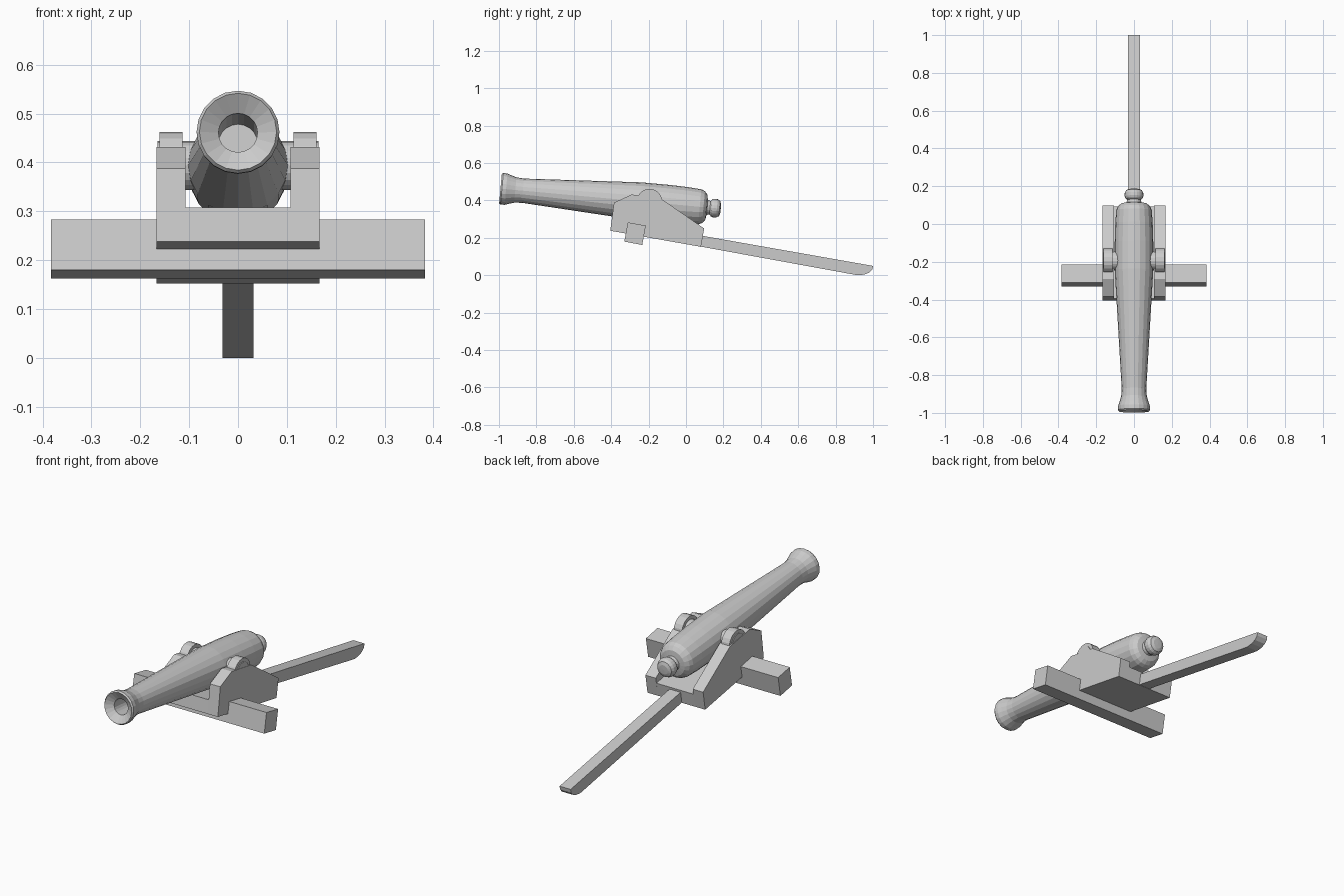
import bpy, bmesh
from math import sin, cos, pi, radians
from mathutils import Matrix

if "Cube" in bpy.data.objects:
    bpy.data.objects.remove(bpy.data.objects["Cube"])


def finish(name, bm):
    bmesh.ops.recalc_face_normals(bm, faces=bm.faces)
    me = bpy.data.meshes.new(name)
    bm.to_mesh(me)
    bm.free()
    ob = bpy.data.objects.new(name, me)
    bpy.context.collection.objects.link(ob)
    return ob


def extrude_yz(name, profile, x0, x1):
    """Side profile in (y, z), extruded from x0 to x1."""
    bm = bmesh.new()
    face = bm.faces.new([bm.verts.new((x0, y, z)) for y, z in profile])
    new = bmesh.ops.extrude_face_region(bm, geom=[face])["geom"]
    bmesh.ops.translate(bm, vec=(x1 - x0, 0, 0),
                        verts=[v for v in new if isinstance(v, bmesh.types.BMVert)])
    return finish(name, bm)


def lathe(name, profile, matrix, n):
    """Revolve (distance along axis, radius) about local Y; ends close on the axis."""
    bm = bmesh.new()
    rings = []
    for s, r in profile:
        count = n if r > 0 else 1
        rings.append([bm.verts.new((r * sin(2 * pi * i / n), s, r * cos(2 * pi * i / n)))
                      for i in range(count)])
    for a, b in zip(rings, rings[1:]):
        for i in range(n):
            j = (i + 1) % n
            quad = [a[i % len(a)], a[j % len(a)], b[j % len(b)], b[i % len(b)]]
            bm.faces.new(list(dict.fromkeys(quad)))
    bm.transform(matrix)
    return finish(name, bm)


# Barrel with bore, flared muzzle, rounded breech and knob
barrel = [(0.27, 0), (0.27, 0.04), (0.025, 0.04), (0.0, 0.079), (0.008, 0.085),
          (0.03, 0.084), (0.05, 0.077), (0.08, 0.068), (0.12, 0.065),
          (0.75, 0.102), (0.90, 0.102), (1.0, 0.099), (1.07, 0.094), (1.09, 0.086),
          (1.105, 0.068), (1.11, 0.04), (1.125, 0.036), (1.133, 0.046), (1.145, 0.05),
          (1.162, 0.049), (1.176, 0.041), (1.182, 0.025), (1.183, 0)]
lathe("barrel", barrel,
      Matrix.Translation((0, -0.992, 0.463)) @ Matrix.Rotation(radians(-5.2), 4, 'X'), 20)

# Carriage cheeks, trunnions and their rounded caps, on both sides
cheek = [(-0.405, 0.238), (-0.385, 0.388), (-0.29, 0.432), (-0.125, 0.404),
         (0.097, 0.25), (0.08, 0.152)]
ty, tz = -0.195, 0.394


def disc(r, n):
    return [(ty + r * cos(2 * pi * i / n), tz + r * sin(2 * pi * i / n)) for i in range(n)]


for side, label in ((-1, "left"), (1, "right")):
    extrude_yz(label + "_cheek", cheek, side * 0.107, side * 0.167)
    extrude_yz(label + "_trunnion_cap", disc(0.068, 20), side * 0.114, side * 0.161)
    extrude_yz(label + "_trunnion", disc(0.05, 20), side * 0.05, side * 0.165)

# Carriage floor between the cheeks
extrude_yz("carriage_floor", [(-0.405, 0.238), (-0.395, 0.308), (0.092, 0.222), (0.08, 0.152)],
           -0.107, 0.107)

# Axle beam
extrude_yz("axle_beam", [(-0.311, 0.283), (-0.215, 0.265), (-0.234, 0.162), (-0.33, 0.180)],
           -0.383, 0.383)

# Trail with an upturned end resting on the ground
extrude_yz("trail", [(0.075, 0.213), (1.0, 0.05), (0.997, 0.032), (0.98, 0.014),
                     (0.955, 0.004), (0.92, 0.0), (0.885, 0.006), (0.075, 0.154)],
           -0.032, 0.032)
